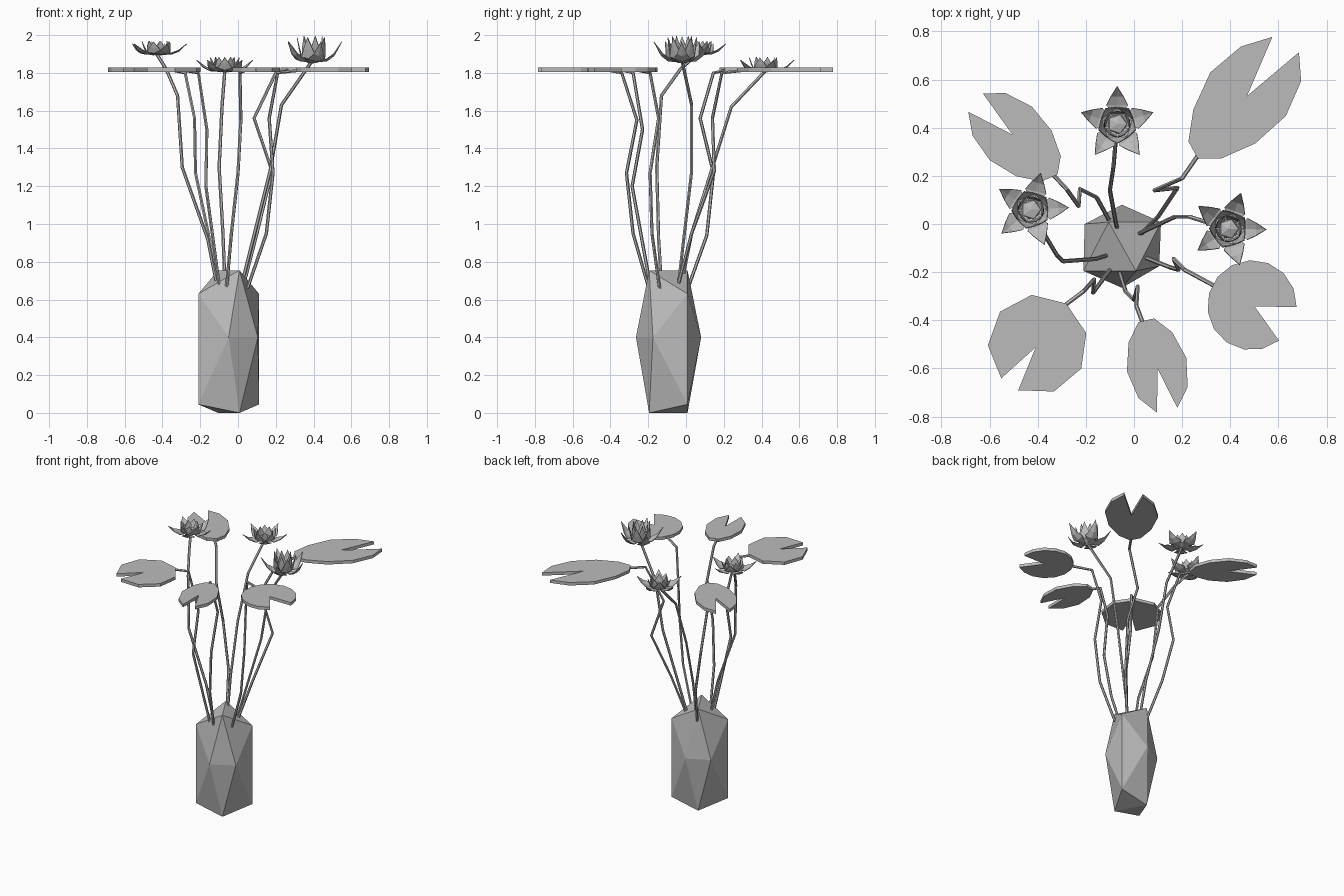
import bpy
import bmesh
from math import cos, sin, pi, radians
from mathutils import Vector

old = bpy.data.objects.get("Cube")
if old:
    bpy.data.objects.remove(old, do_unlink=True)

# One plain grey for every part
grey = bpy.data.materials.new("plain_grey")
grey.use_nodes = True
color = (0.5, 0.5, 0.5, 1)
grey.diffuse_color = color
grey.node_tree.nodes["Principled BSDF"].inputs["Base Color"].default_value = color


def finish(name, bm):
    """Turn a bmesh into a flat shaded grey object."""
    bmesh.ops.recalc_face_normals(bm, faces=bm.faces)
    mesh = bpy.data.meshes.new(name)
    bm.to_mesh(mesh)
    bm.free()
    mesh.materials.append(grey)
    obj = bpy.data.objects.new(name, mesh)
    bpy.context.collection.objects.link(obj)
    return obj


def make_vase():
    """Stretched twelve-cornered crystal: a middle ring and mirrored caps."""
    middle = [(-0.05, -0.265), (0.105, -0.175), (-0.05, 0.08), (-0.205, 0.0)]
    ends = [(0.008, -0.195, 0), (-0.105, 0.008, 0),
            (0.112, 0.008, 1), (-0.21, -0.195, 1)]
    points = [(x, y, 0.4) for x, y in middle]
    for x, y, low in ends:
        points.append((x, y, 0.755 - 0.125 * low))
        points.append((x, y, 0.045 * low))
    bm = bmesh.new()
    verts = [bm.verts.new(p) for p in points]
    bmesh.ops.convex_hull(bm, input=verts)
    finish("vase", bm)


def make_stem(name, points):
    """Thin kinked tube through the points."""
    curve = bpy.data.curves.new(name, "CURVE")
    curve.dimensions = "3D"
    curve.bevel_depth = 0.009
    curve.bevel_resolution = 1
    curve.use_fill_caps = True
    spline = curve.splines.new("POLY")
    spline.points.add(len(points) - 1)
    for target, p in zip(spline.points, points):
        target.co = (*p, 1)
    helper = bpy.data.objects.new(name + "_path", curve)
    bpy.context.collection.objects.link(helper)
    bpy.context.view_layer.update()
    bm = bmesh.new()
    bm.from_mesh(helper.to_mesh())
    helper.to_mesh_clear()
    bpy.data.objects.remove(helper, do_unlink=True)
    for face in bm.faces:
        face.smooth = False
    finish(name, bm)


def make_leaf(name, center, length, width, taper, angle, gap, count):
    """Notched oval pad; the notch opens along the axis, the stem end tapers."""
    axis = Vector((cos(radians(angle)), sin(radians(angle)), 0))
    side = Vector((-axis.y, axis.x, 0))
    start = Vector((*center, 1.806))
    rim = []
    first, last = radians(gap[1]), radians(gap[0]) + 2 * pi
    for i in range(count):
        t = first + (last - first) * i / (count - 1)
        half = width * (1 - taper * max(0, -cos(t)))
        rim.append(start + axis * length * cos(t) + side * half * sin(t))
    notch = start + axis * length * 0.07
    bm = bmesh.new()
    hub = bm.verts.new(notch)
    ring = [bm.verts.new(p) for p in rim]
    faces = [bm.faces.new((hub, a, b)) for a, b in zip(ring, ring[1:])]
    slab = bmesh.ops.extrude_face_region(bm, geom=faces)
    top = [g for g in slab["geom"] if isinstance(g, bmesh.types.BMVert)]
    bmesh.ops.translate(bm, verts=top, vec=(0, 0, 0.022))
    finish(name, bm)


def add_petal(bm, base, angle, height, profile, half):
    """Cupped pointed petal; profile holds (radius, height share) pairs."""
    out = Vector((cos(angle), sin(angle), 0))
    side = Vector((-out.y, out.x, 0))
    up = Vector((0, 0, height))
    spine = [base + out * r + up * h for r, h in profile]
    root, mid, upper, tip = [bm.verts.new(p) for p in spine]
    lift = up * 0.08
    for s in (-1, 1):
        wide = bm.verts.new(spine[1] + side * half * s + lift)
        slim = bm.verts.new(spine[2] + side * half * 0.58 * s + lift)
        bm.faces.new((root, mid, wide))
        bm.faces.new((mid, upper, slim, wide))
        bm.faces.new((upper, tip, slim))


def make_flower(name, base, height, turn):
    """Open outer star, two cupped inner rings and a faceted heart."""
    base = Vector(base)
    rings = [
        (0.0, 0.045, [(0.02, 0.08), (0.078, 0.12), (0.115, 0.3), (0.157, 0.8)]),
        (0.5, 0.04, [(0.02, 0.05), (0.056, 0.2), (0.068, 0.5), (0.08, 0.95)]),
        (0.0, 0.03, [(0.02, 0.05), (0.045, 0.25), (0.05, 0.6), (0.053, 1.0)]),
    ]
    bm = bmesh.new()
    for shift, half, profile in rings:
        for i in range(5):
            angle = radians(turn) + (i + shift) * 2 * pi / 5
            add_petal(bm, base, angle, height, profile, half)
    petals = finish(name + "_petals", bm)
    solid = petals.modifiers.new("thickness", "SOLIDIFY")
    solid.thickness = 0.004
    solid.offset = 0
    bm = bmesh.new()
    bmesh.ops.create_icosphere(bm, subdivisions=1, radius=0.045)
    bmesh.ops.scale(bm, verts=bm.verts, vec=(1, 1, height * 4))
    bmesh.ops.translate(bm, verts=bm.verts, vec=base + Vector((0, 0, height * 0.2)))
    finish(name + "_heart", bm)


make_vase()

# Lily pads: name, center, half length, half width, taper, axis, notch, rim points
leaves = [
    ("back_left", (0.455, 0.515), 0.31, 0.18, 0.25, 49, (-14, 27), 11),
    ("front_left", (0.49, -0.337), 0.185, 0.187, 0, -27.5, (-25, 25), 14),
    ("front_middle", (0.095, -0.588), 0.203, 0.127, 0.15, -77, (-20, 20), 10),
    ("front_right", (-0.4, -0.5), 0.207, 0.207, 0, 235, (-12, 12), 9),
    ("back_right", (-0.493, 0.36), 0.234, 0.142, 0.15, 137, (-17, 23), 11),
]
for name, *shape in leaves:
    make_leaf(name + "_leaf", *shape)

# Water lilies: name, base, height, turn
flowers = [
    ("back_flower", (-0.07, 0.415, 1.8), 0.085, 90),
    ("right_flower", (-0.428, 0.06, 1.89), 0.08, 75),
    ("left_flower", (0.393, -0.02, 1.845), 0.15, 71),
]
for flower in flowers:
    make_flower(*flower)

# Stems, from the vase up
stems = {
    "back_left_leaf": [(0.03, -0.04, 0.68), (0.1, 0.03, 0.95), (0.18, 0.15, 1.28),
                       (0.085, 0.14, 1.56), (0.2, 0.19, 1.8), (0.29, 0.32, 1.815)],
    "front_left_leaf": [(0.05, -0.14, 0.66), (0.15, -0.18, 0.95), (0.185, -0.19, 1.27),
                        (0.165, -0.145, 1.56), (0.21, -0.19, 1.8), (0.34, -0.26, 1.815)],
    "front_middle_leaf": [(-0.06, -0.2, 0.67), (-0.035, -0.28, 0.95), (0, -0.315, 1.27),
                          (0.015, -0.26, 1.55), (0.01, -0.34, 1.8), (0.04, -0.42, 1.815)],
    "front_right_leaf": [(-0.1, -0.19, 0.68), (-0.17, -0.285, 1.2), (-0.165, -0.23, 1.5),
                         (-0.21, -0.28, 1.8), (-0.29, -0.34, 1.815)],
    "back_right_leaf": [(-0.1, 0.01, 0.66), (-0.155, 0.11, 0.94), (-0.225, 0.145, 1.27),
                        (-0.23, 0.075, 1.56), (-0.28, 0.145, 1.8), (-0.35, 0.22, 1.815)],
    "back_flower": [(-0.07, -0.02, 0.7), (-0.08, 0.03, 0.95), (-0.1, 0.14, 1.3),
                    (-0.085, 0.24, 1.62), (-0.07, 0.42, 1.81)],
    "right_flower": [(-0.11, -0.13, 0.67), (-0.16, -0.145, 0.92), (-0.295, -0.155, 1.3),
                     (-0.32, -0.13, 1.68), (-0.38, -0.03, 1.82), (-0.43, 0.06, 1.9)],
    "left_flower": [(0.02, -0.04, 0.68), (0.17, 0.03, 1.28), (0.23, 0.03, 1.63),
                    (0.39, -0.02, 1.86)],
}
for name, points in stems.items():
    make_stem(name + "_stem", points)
